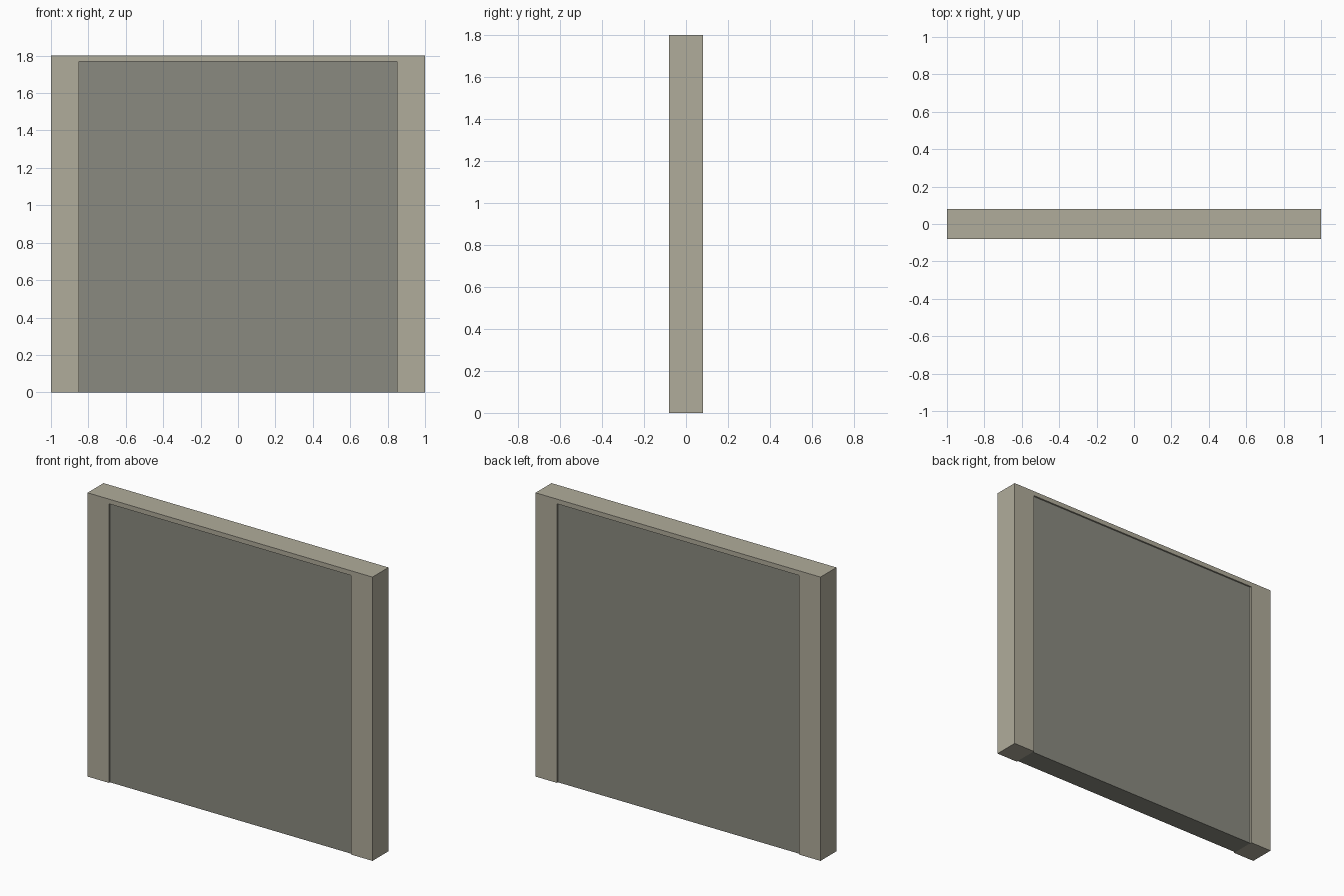
import bpy

if "Cube" in bpy.data.objects:
    bpy.data.objects.remove(bpy.data.objects["Cube"])


def material(name, rgb):
    m = bpy.data.materials.new(name)
    m.diffuse_color = (*rgb, 1.0)
    m.use_nodes = True
    m.node_tree.nodes["Principled BSDF"].inputs["Base Color"].default_value = m.diffuse_color
    return m


def box(name, x, y, z, mat):
    """Box from (min, max) ranges on each axis."""
    bpy.ops.mesh.primitive_cube_add(size=1, location=[sum(r) / 2 for r in (x, y, z)])
    ob = bpy.context.object
    ob.name = name
    ob.scale = [r[1] - r[0] for r in (x, y, z)]
    bpy.ops.object.transform_apply(location=False, rotation=False, scale=True)
    ob.data.materials.append(mat)
    return ob


stone = material("warm_light_stone", (0.434, 0.413, 0.328))
grey = material("grey_panel", (0.254, 0.254, 0.216))

HALF_W, OPEN_W, HALF_D = 1.0, 0.85, 0.08
HEIGHT, OPEN_H, RECESS = 1.8, 1.77, 0.01

# Side jambs, full height
box("left_jamb", (-HALF_W, -OPEN_W), (-HALF_D, HALF_D), (0, HEIGHT), stone)
box("right_jamb", (OPEN_W, HALF_W), (-HALF_D, HALF_D), (0, HEIGHT), stone)

# Thin header joining the jambs
box("header", (-OPEN_W, OPEN_W), (-HALF_D, HALF_D), (OPEN_H, HEIGHT), stone)

# Panel filling the opening, slightly recessed on both faces
depth = HALF_D - RECESS
box("door_panel", (-OPEN_W, OPEN_W), (-depth, depth), (0, OPEN_H), grey)
